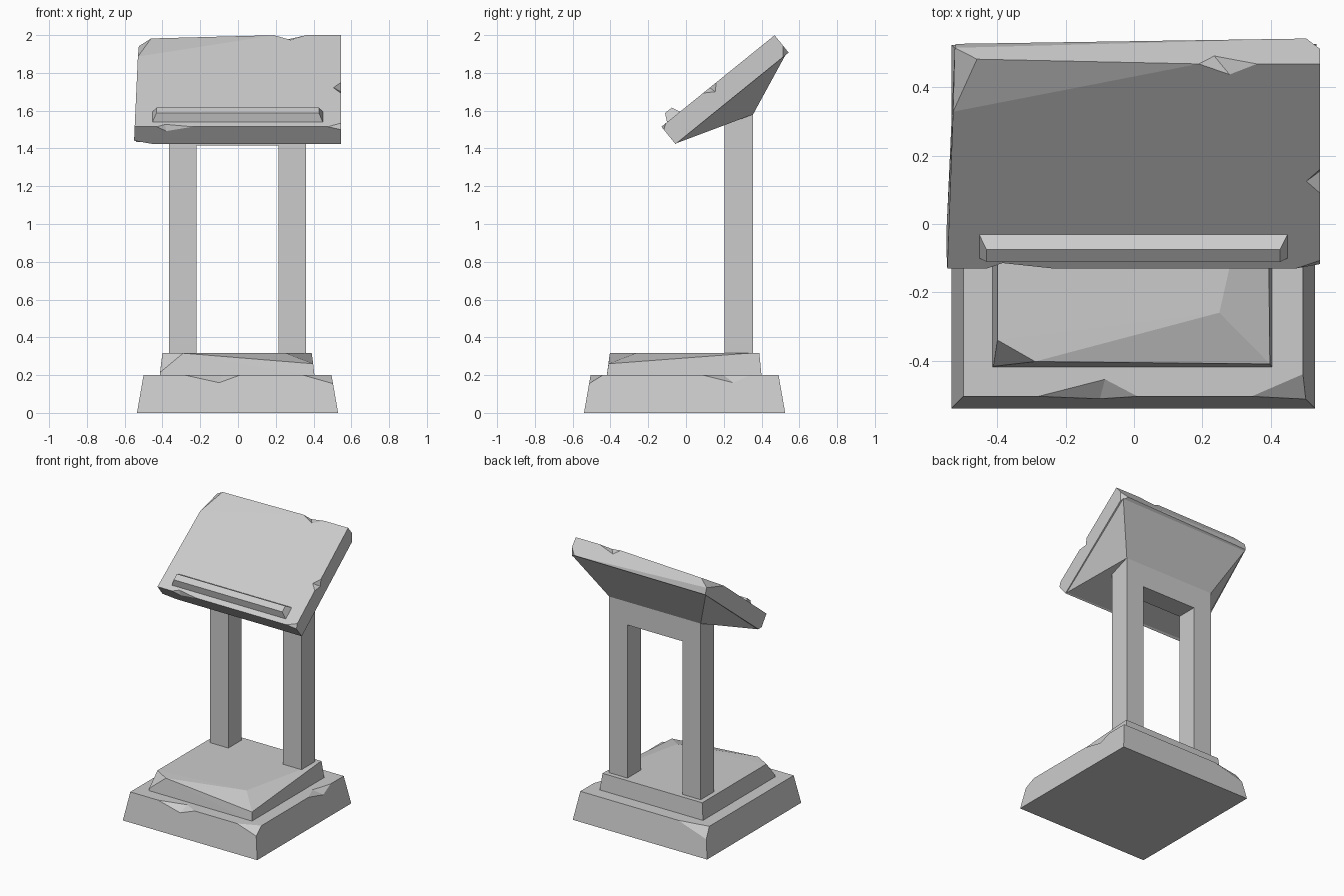
import bpy, bmesh
from mathutils import Vector

if "Cube" in bpy.data.objects:
    bpy.data.objects.remove(bpy.data.objects["Cube"])


def make(name, bm):
    bmesh.ops.recalc_face_normals(bm, faces=bm.faces)
    me = bpy.data.meshes.new(name)
    bm.to_mesh(me)
    bm.free()
    ob = bpy.data.objects.new(name, me)
    bpy.context.collection.objects.link(ob)
    return ob


def hull(name, pts):
    """Flat-faced convex solid around a few corner points."""
    bm = bmesh.new()
    vs = [bm.verts.new(p) for p in pts]
    r = bmesh.ops.convex_hull(bm, input=vs)
    junk = {g for g in r["geom_interior"] + r["geom_unused"] if isinstance(g, bmesh.types.BMVert)}
    bmesh.ops.delete(bm, geom=list(junk), context='VERTS')
    bmesh.ops.dissolve_limit(bm, angle_limit=0.01, verts=bm.verts, edges=bm.edges)
    return make(name, bm)


def notch(ob, a, b, c, d, k=2.0):
    """Chip an edge: a, b lie on the edge, c and d on the two faces beside it."""
    a, b, c, d = map(Vector, (a, b, c, d))
    m = (c + d) / 2
    cutter = hull("chip_cutter", [m + (p - m) * k for p in (a, b)] + [m + (p - m) * 3 for p in (c, d)])
    cutter.hide_render = True
    mod = ob.modifiers.new("chip", 'BOOLEAN')
    mod.operation = 'DIFFERENCE'
    mod.solver = 'EXACT'
    mod.object = cutter
    bpy.context.view_layer.objects.active = ob
    bpy.ops.object.modifier_apply(modifier=mod.name)
    bpy.data.objects.remove(cutter)


def S(x, u, w):
    """Desk coordinates: u up the slope, w out of the reading face."""
    return (x, -0.13 + 0.778 * u - 0.629 * w, 1.515 + 0.629 * u + 0.778 * w)


# Lower plinth with broken corners and edges
plinth = hull("lower_plinth", [
    (-.535, -.54, 0), (.53, -.54, 0), (.53, .525, 0), (-.535, .525, 0),
    (-.5, -.505, .2), (.345, -.505, .2), (.495, -.44, .2), (.503, -.513, .155),
    (.495, .49, .2), (-.28, .49, .2), (-.5, .45, .2), (-.512, .502, .13)])
notch(plinth, (-.28, -.505, .2), (.01, -.505, .2), (-.085, -.455, .2), (-.1, -.512, .16))
notch(plinth, (.495, .09, .2), (.495, .34, .2), (.45, .2, .2), (.502, .25, .16))

# Upper step, worn down at the front right
hull("upper_step", [
    (-.415, -.42, .195), (.405, -.42, .195), (.405, .4, .195), (-.415, .4, .195),
    (-.4, -.34, .318), (-.29, -.403, .316), (-.412, -.417, .215),
    (.25, -.26, .318), (.398, -.41, .26), (.39, .36, .318), (.39, .388, .318), (-.4, .388, .318)])

# Twin posts joined by a crossbeam
bm = bmesh.new()
outline = [(-.365, .26), (-.22, .26), (-.22, 1.415), (.215, 1.415),
           (.215, .26), (.36, .26), (.36, 1.58), (-.365, 1.58)]
f = bm.faces.new([bm.verts.new((x, .205, z)) for x, z in outline])
ext = bmesh.ops.extrude_face_region(bm, geom=[f])
bmesh.ops.translate(bm, vec=(0, .15, 0), verts=[v for v in ext["geom"] if isinstance(v, bmesh.types.BMVert)])
make("post_frame", bm)

# Flared bracket between the posts and the desk
T = -.117
hull("desk_bracket", [(x, y, z) for x in (-.365, .36) for y, z in ((.205, 1.58), (.355, 1.58), (.415, 1.77))]
     + [S(-.54, .015, T), S(.54, .005, T), S(.535, .75, T), S(-.52, .74, T)])

# Sloping desk with worn corners
T = -.118
desk = hull("desk_top", [
    S(-.547, 0, 0), S(.475, 0, 0), S(.545, .03, 0), S(.545, 0, -.02),
    S(.545, .77, 0), S(.545, .77, -.07), S(.505, .77, T), S(.545, .73, T),
    S(-.53, .59, 0), S(.19, .77, 0), S(-.46, .77, -.022), S(-.525, .77, -.075), S(-.522, .75, T),
    S(-.55, 0, -.095), S(-.45, 0, T), S(-.55, .03, T), S(.545, 0, T)])
notch(desk, S(.19, .77, 0), S(.36, .77, 0), S(.28, .73, 0), S(.235, .77, -.037))
notch(desk, S(.545, .283, 0), S(.545, .373, 0), S(.505, .328, 0), S(.545, .338, -.035))
notch(desk, S(-.43, 0, 0), S(-.24, 0, 0), S(-.385, .02, 0), S(-.38, 0, -.03))

# Ledge that holds the book
hull("book_ledge", [(s * x - .002, y, z) for s in (-1, 1) for x, y, z in (
    (.452, -.03, 1.594), (.452, -.1, 1.537), (.43, -.075, 1.616), (.43, -.111, 1.588))])
